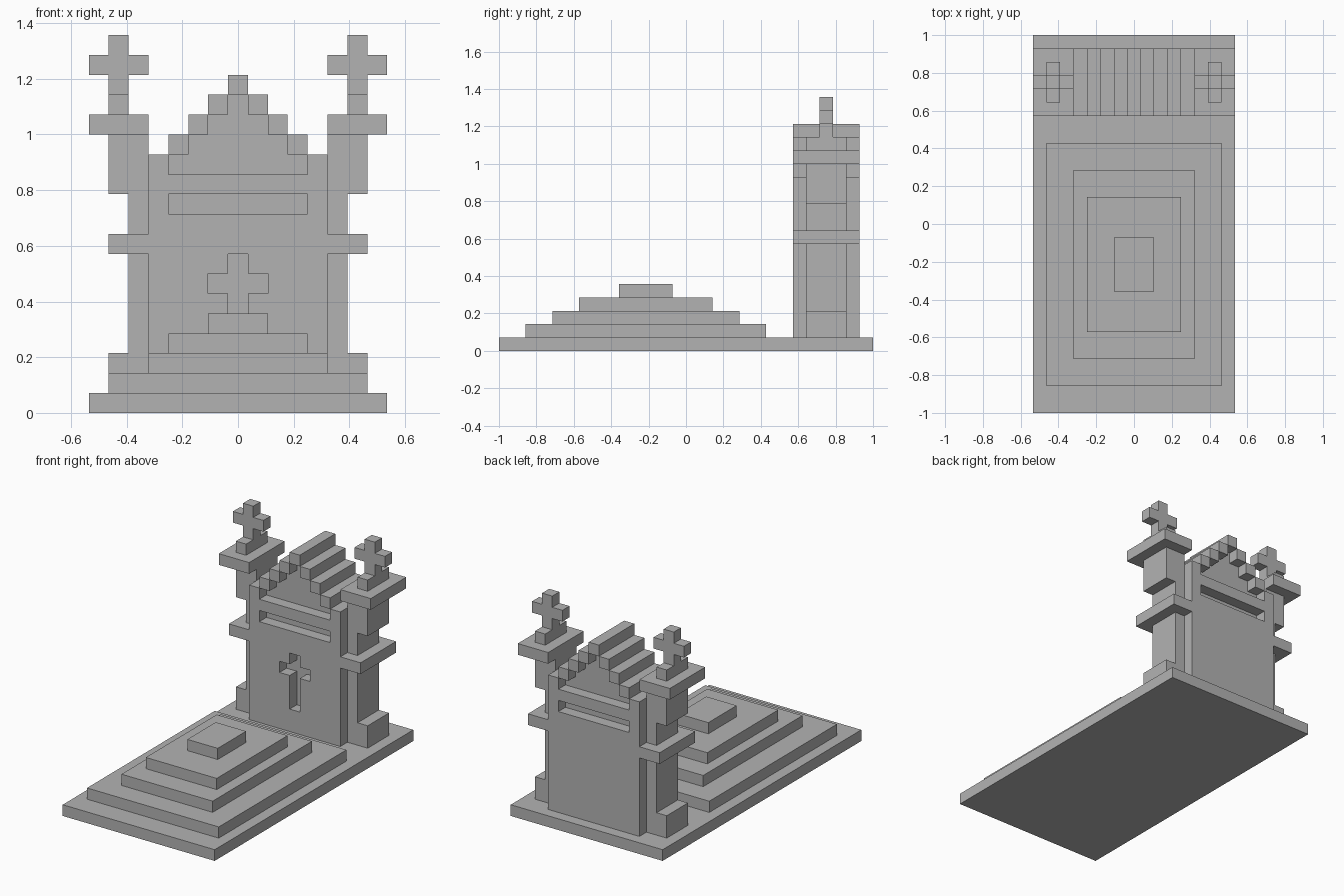
import bpy
import bmesh

U = 1 / 14  # one building block

cube = bpy.data.objects.get("Cube")
if cube:
    bpy.data.objects.remove(cube, do_unlink=True)

stone = bpy.data.materials.new("grey_stone")
stone.use_nodes = True
grey = (0.45, 0.45, 0.45, 1)
stone.diffuse_color = grey
stone.node_tree.nodes["Principled BSDF"].inputs["Base Color"].default_value = grey


def prism(name, profile, y0, y1):
    """Extrude an x-z outline, given in blocks, from y0 to y1."""
    bm = bmesh.new()
    face = bm.faces.new([bm.verts.new((x * U, y0 * U, z * U)) for x, z in profile])
    new = bmesh.ops.extrude_face_region(bm, geom=[face])["geom"]
    bmesh.ops.translate(bm, vec=(0, (y1 - y0) * U, 0),
                        verts=[g for g in new if isinstance(g, bmesh.types.BMVert)])
    bmesh.ops.recalc_face_normals(bm, faces=bm.faces)
    mesh = bpy.data.meshes.new(name)
    bm.to_mesh(mesh)
    bm.free()
    mesh.materials.append(stone)
    obj = bpy.data.objects.new(name, mesh)
    bpy.context.collection.objects.link(obj)
    return obj


def box(name, x0, x1, y0, y1, z0, z1):
    return prism(name, [(x0, z0), (x1, z0), (x1, z1), (x0, z1)], y0, y1)


def carve(target, cutter):
    cutter.hide_render = True
    mod = target.modifiers.new("carve", 'BOOLEAN')
    mod.operation = 'DIFFERENCE'
    mod.solver = 'EXACT'
    mod.object = cutter
    bpy.context.view_layer.objects.active = target
    bpy.ops.object.modifier_apply(modifier=mod.name)
    bpy.data.objects.remove(cutter, do_unlink=True)


# Ground slab and stepped grave mound
box("ground_slab", -7.5, 7.5, -14, 14, 0, 1)
for i, (half, y0, y1) in enumerate([(6.5, -12, 6), (4.5, -10, 4), (3.5, -8, 2), (1.5, -5, -1)]):
    box(f"mound_step_{i + 1}", -half, half, y0, y1, i + 1, i + 2)

# Headstone with a slot and gable recess on both faces, and a cross on the front
headstone = box("headstone", -4.5, 4.5, 8, 13, 1, 13)
for y0, y1 in ((7, 9), (12, 14)):
    carve(headstone, box("slot_cutter", -3.5, 3.5, y0, y1, 10, 11))
    carve(headstone, box("gable_cutter", -3.5, 3.5, y0, y1, 12, 14))
half_cross = [(.5, 3), (.5, 6), (1.5, 6), (1.5, 7), (.5, 7), (.5, 8)]
cross_outline = half_cross + [(-x, z) for x, z in reversed(half_cross)]
carve(headstone, prism("cross_cutter", cross_outline, 7, 9))

# Recessed gable and the stepped roof bars over it
for i in range(3):
    half = 2.5 - i
    z = 13 + i
    box(f"gable_course_{i + 1}", -half, half, 9, 12, z, z + 1)
    for side, s in (("left", 1), ("right", -1)):
        box(f"roof_bar_{side}_{i + 1}", s * half, s * (half + 1), 8, 13, z, z + 1)
box("roof_ridge", -.5, .5, 8, 13, 16, 17)

# Side pillars with collar, cap and finial cross
pillar = [(4.5, 1), (6.5, 1), (6.5, 3), (5.5, 3), (5.5, 11), (6.5, 11), (6.5, 14), (4.5, 14)]
finial = [(5.5, 16), (6.5, 16), (6.5, 17), (7.5, 17), (7.5, 18), (6.5, 18),
          (6.5, 19), (5.5, 19), (5.5, 18), (4.5, 18), (4.5, 17), (5.5, 17)]
for side, s in (("left", 1), ("right", -1)):
    prism(f"pillar_{side}", [(s * x, z) for x, z in pillar], 9, 12)
    box(f"pillar_collar_{side}", s * 4.5, s * 6.5, 8, 13, 8, 9)
    box(f"pillar_cap_{side}", s * 4.5, s * 7.5, 8, 13, 14, 15)
    box(f"finial_foot_{side}", s * 5.5, s * 6.5, 9, 12, 15, 16)
    prism(f"finial_cross_{side}", [(s * x, z) for x, z in finial], 10, 11)
